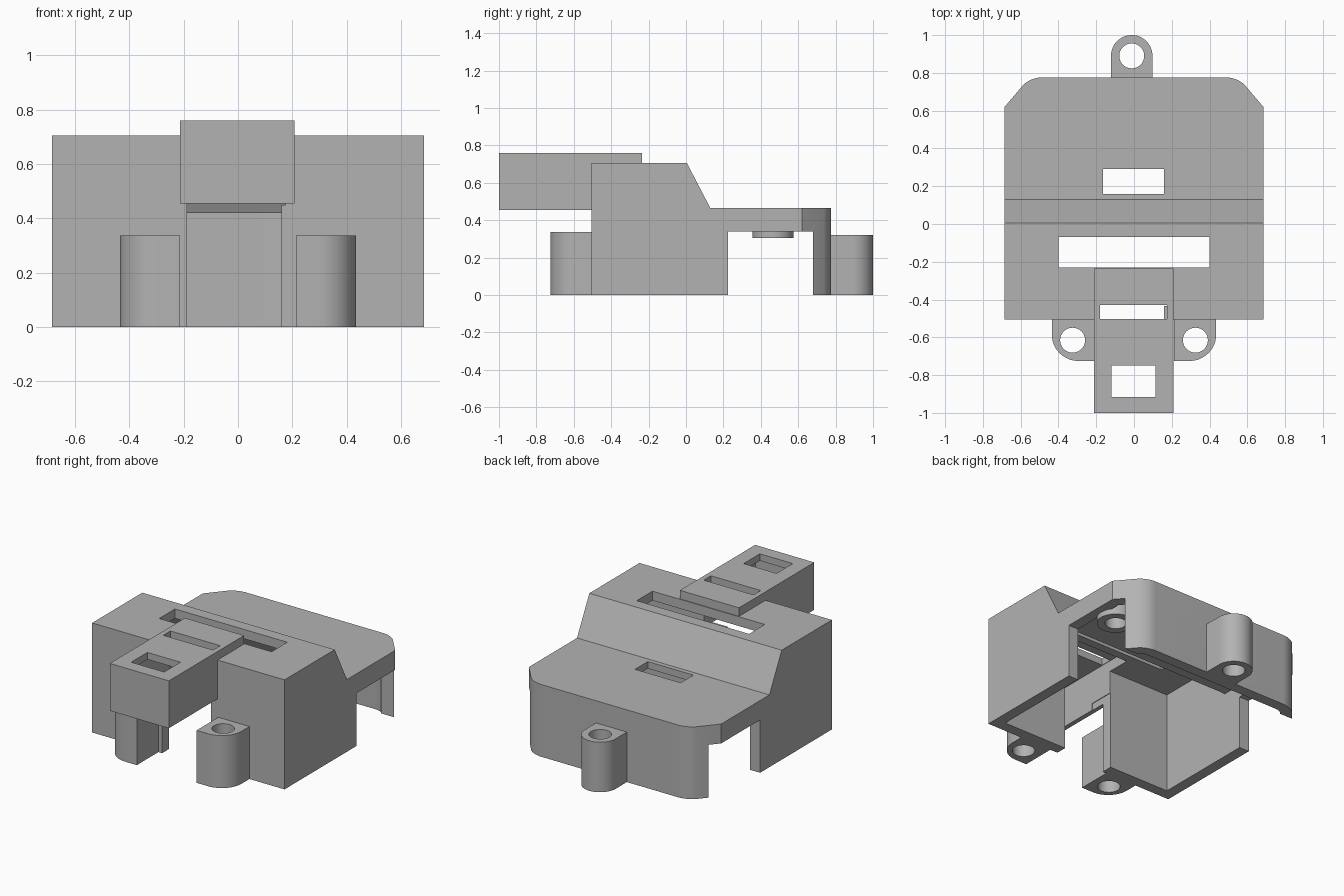
import bpy, bmesh, math

if "Cube" in bpy.data.objects:
    bpy.data.objects.remove(bpy.data.objects["Cube"])

grey = bpy.data.materials.new("plain_grey")
grey.diffuse_color = (0.45, 0.45, 0.45, 1)
grey.use_nodes = True
grey.node_tree.nodes["Principled BSDF"].inputs["Base Color"].default_value = grey.diffuse_color


def prism(name, pts, lo, hi, axis):
    """Extrude a 2D outline along x (points are y,z) or z (points are x,y)."""
    bm = bmesh.new()
    place = (lambda p, t: (t, p[0], p[1])) if axis == 'x' else (lambda p, t: (p[0], p[1], t))
    a = [bm.verts.new(place(p, lo)) for p in pts]
    b = [bm.verts.new(place(p, hi)) for p in pts]
    bm.faces.new(a)
    bm.faces.new(b[::-1])
    for i in range(len(pts)):
        j = (i + 1) % len(pts)
        bm.faces.new((a[i], b[i], b[j], a[j]))
    bmesh.ops.recalc_face_normals(bm, faces=bm.faces)
    me = bpy.data.meshes.new(name)
    bm.to_mesh(me)
    bm.free()
    me.materials.append(grey)
    ob = bpy.data.objects.new(name, me)
    bpy.context.collection.objects.link(ob)
    return ob


def box(x0, x1, y0, y1, z0, z1, name="box_cutter"):
    return prism(name, [(x0, y0), (x1, y0), (x1, y1), (x0, y1)], z0, z1, 'z')


def arc(cx, cy, r, a0, a1, n):
    return [(cx + r * math.cos(math.radians(a0 + (a1 - a0) * i / n)),
             cy + r * math.sin(math.radians(a0 + (a1 - a0) * i / n))) for i in range(n + 1)]


def disc(cx, cy, r, z0, z1, name="round_cutter"):
    return prism(name, arc(cx, cy, r, 0, 360, 40)[:-1], z0, z1, 'z')


def combine(ob, other, op):
    bpy.context.view_layer.objects.active = ob
    m = ob.modifiers.new(op, 'BOOLEAN')
    m.operation, m.solver, m.object = op, 'EXACT', other
    bpy.ops.object.modifier_apply(modifier=m.name)
    bpy.data.objects.remove(other, do_unlink=True)


def cut(ob, *others):
    for o in others:
        combine(ob, o, 'DIFFERENCE')


def mirrored(half):
    return half + [(-x, y) for x, y in reversed(half)]


# Outer housing: side profile trimmed by the plan with clipped rear corners
shell = prism("housing", [(-0.505, 0), (-0.505, 0.705), (0.005, 0.705), (0.13, 0.465),
                          (0.776, 0.465), (0.776, 0)], -0.685, 0.685, 'x')
corner = arc(0.485, 0.626, 0.15, 48, 90, 10)
combine(shell, prism("plan", mirrored([(0.685, -0.6), (0.685, 0.62)] + corner), -0.1, 1, 'z'),
        'INTERSECT')

# Hollow interior, open underneath
inner = prism("interior", [(-0.435, -0.1), (-0.435, 0.645), (-0.025, 0.645), (0.092, 0.42),
                           (0.74, 0.42), (0.74, -0.1)], -0.615, 0.615, 'x')
inner_corner = arc(0.485, 0.626, 0.08, 48, 90, 8)
combine(inner, prism("inner_plan", mirrored([(0.615, -0.6), (0.615, 0.59)] + inner_corner),
                     -0.2, 1, 'z'), 'INTERSECT')
cut(shell, inner)

# Side cutaways
cut(shell, box(-1, 1, 0.225, 0.678, -0.1, 0.34))

# Raised front spout
combine(shell, prism("spout", [(-1, 0.455), (-0.47, 0.455), (-0.47, 0.66), (-0.235, 0.66),
                               (-0.235, 0.76), (-1, 0.76)], -0.213, 0.208, 'x'), 'UNION')
cut(shell,
    box(-0.183, 0.175, -0.955, -0.285, 0.45, 0.715),   # spout channel
    box(-0.187, 0.16, -0.6, -0.40, -0.1, 0.5),         # front doorway
    box(-0.12, 0.115, -0.915, -0.75, 0.6, 0.9),        # spout window
    box(-0.18, 0.175, -0.503, -0.43, 0.6, 0.9),        # spout slot
    box(-0.40, 0.40, -0.23, -0.07, 0.55, 0.9),         # roof slot
    box(-0.165, 0.16, 0.16, 0.29, 0.3, 0.6))           # rear deck window

parts = [shell]

# Front screw lugs, rounded on the outer corner
for s, name in ((1, "front_lug_right"), (-1, "front_lug_left")):
    outline = [(0.213, -0.48), (0.213, -0.725)] + arc(0.295, -0.585, 0.14, -90, 0, 12) + [(0.435, -0.48)]
    lug = prism(name, [(s * x, y) for x, y in outline], 0, 0.338, 'z')
    cut(lug, disc(s * 0.325, -0.615, 0.066, -0.1, 0.5))
    parts.append(lug)

# Rear screw lug
lug = prism("rear_lug", [(0.098, 0.75)] + arc(-0.012, 0.89, 0.11, 0, 180, 24) + [(-0.122, 0.75)],
            0, 0.322, 'z')
cut(lug, disc(-0.012, 0.89, 0.066, -0.1, 0.5))
parts.append(lug)

# Sockets under the rear deck
for s, name in ((1, "deck_socket_right"), (-1, "deck_socket_left")):
    socket = disc(s * 0.53, 0.465, 0.11, 0.305, 0.43, name)
    cut(socket, disc(s * 0.53, 0.465, 0.062, 0.2, 0.42))
    parts.append(socket)

# Smooth rounded faces, keep crisp edges
for ob in parts:
    bpy.ops.object.select_all(action='DESELECT')
    ob.select_set(True)
    bpy.context.view_layer.objects.active = ob
    bpy.ops.object.shade_smooth_by_angle(angle=math.radians(30))
